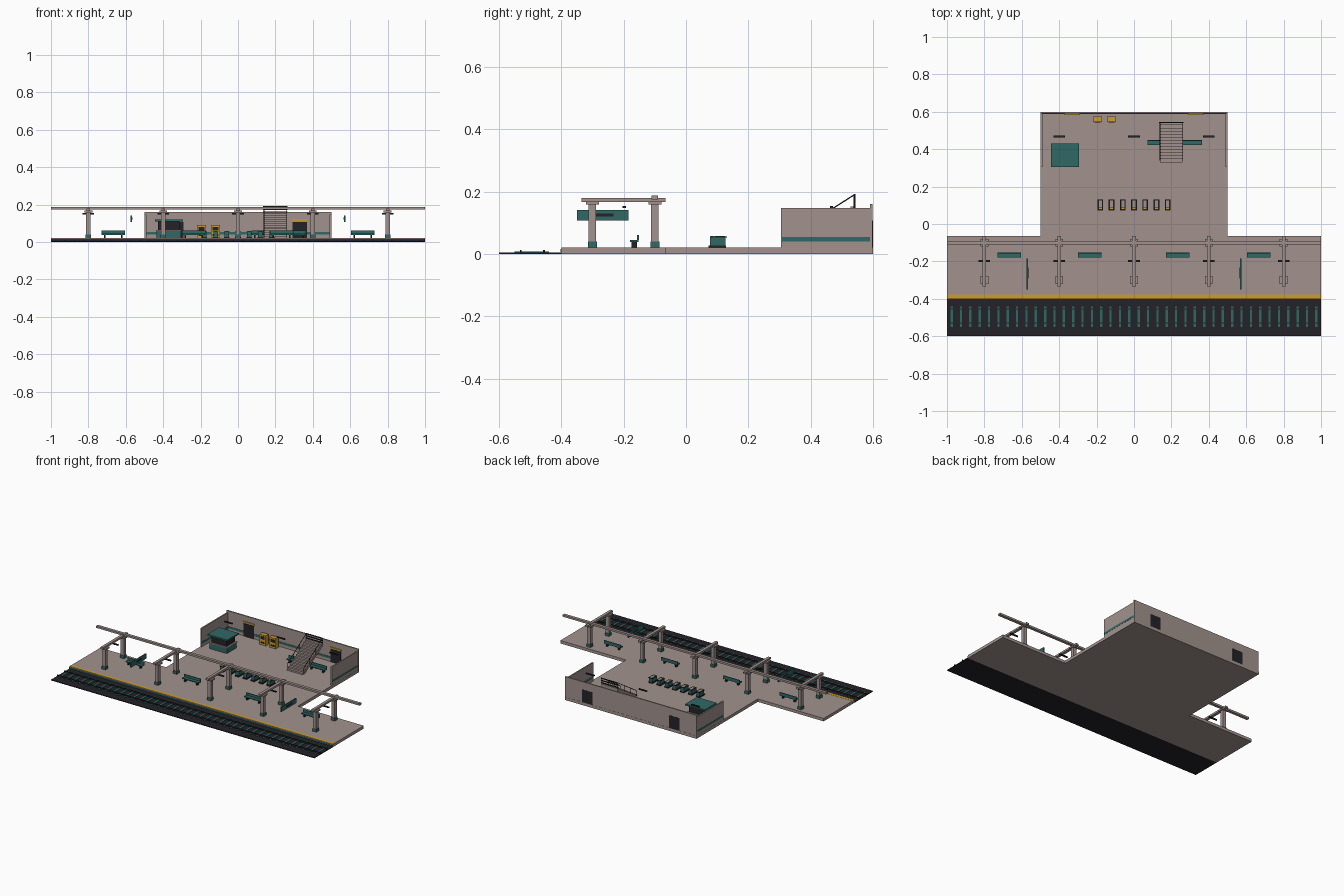
import bpy, bmesh
from mathutils import Vector, Matrix

if "Cube" in bpy.data.objects:
    bpy.data.objects.remove(bpy.data.objects["Cube"])


def mat(name, c):
    m = bpy.data.materials.new(name)
    m.diffuse_color = (*c, 1)
    m.use_nodes = True
    m.node_tree.nodes["Principled BSDF"].inputs["Base Color"].default_value = m.diffuse_color
    return m


STONE = mat("stone", (0.36, 0.29, 0.27))
TEAL = mat("teal", (0.03, 0.14, 0.13))
DARK = mat("dark", (0.017, 0.017, 0.022))
YELLOW = mat("yellow", (0.60, 0.34, 0.03))


def finish(name, bm, m):
    me = bpy.data.meshes.new(name)
    bmesh.ops.recalc_face_normals(bm, faces=bm.faces[:])
    bm.to_mesh(me)
    bm.free()
    me.materials.append(m)
    ob = bpy.data.objects.new(name, me)
    bpy.context.collection.objects.link(ob)
    return ob


def boxes(name, m, items):
    """Each item: x0, x1, y0, y1, z0, z1."""
    bm = bmesh.new()
    for x0, x1, y0, y1, z0, z1 in items:
        mx = Matrix.LocRotScale(Vector((x0 + x1, y0 + y1, z0 + z1)) / 2, None,
                                Vector((x1 - x0, y1 - y0, z1 - z0)))
        bmesh.ops.create_cube(bm, size=1, matrix=mx)
    return finish(name, bm, m)


def c(x, y, w, d, z0, z1):
    return (x - w / 2, x + w / 2, y - d / 2, y + d / 2, z0, z1)


def extrude(name, m, pts, vec):
    bm = bmesh.new()
    f = bm.faces.new([bm.verts.new(p) for p in pts])
    r = bmesh.ops.extrude_face_region(bm, geom=[f], use_keep_orig=True)
    bmesh.ops.translate(bm, vec=vec,
                        verts=[v for v in r["geom"] if isinstance(v, bmesh.types.BMVert)])
    return finish(name, bm, m)


def rods(name, m, segs, r=0.002):
    bm = bmesh.new()
    for a, b in segs:
        a, b = Vector(a), Vector(b)
        q = (b - a).to_track_quat('Z', 'Y')
        bmesh.ops.create_cone(bm, segments=8, radius1=r, radius2=r, depth=(b - a).length,
                              cap_ends=True, matrix=Matrix.LocRotScale((a + b) / 2, q, None))
    return finish(name, bm, m)


F = 0.02  # floor level

# T-shaped floor, safety line and platform fascia
T = [(-1, -.4), (1, -.4), (1, -.065), (.5, -.065), (.5, .6), (-.5, .6), (-.5, -.065), (-1, -.065)]
extrude("platform_floor", STONE, [(x, y, 0) for x, y in T], (0, 0, F))
boxes("safety_line", YELLOW, [(-1, 1, -.4, -.378, F - .001, F + .001)])
boxes("platform_fascia", TEAL, [(-1, 1, -.402, -.4, .006, .015)])

# Track
boxes("track_bed", DARK, [(-1, 1, -.6, -.4, 0, .005)])
boxes("sleepers", TEAL, [c(-.975 + .05 * i, -.495, .012, .11, .004, .008) for i in range(40)])
boxes("rails", DARK, [c(0, y, 2, .006, .005, .013) for y in (-.455, -.53)])

# Canopy frame
cols = [(x, y) for x in (-.8, -.4, 0, .4, .8) for y in (-.1, -.3)]
boxes("columns", STONE, [c(x, y, .024, .024, F, .167) for x, y in cols])
boxes("column_bases", TEAL, [c(x, y, .029, .029, F, .04) for x, y in cols])
boxes("column_capitals", STONE, [c(x, y, .042, .042, .158, .168) for x, y in cols])
boxes("cross_beams", STONE, [c(x, -.2, .02, .27, .166, .179) for x in (-.8, -.4, 0, .4, .8)])
boxes("long_beam", STONE, [c(0, -.1, 2, .02, .174, .187)])
boxes("lamps", DARK, [c(x, -.198, .062, .01, .147, .154) for x in (-.8, -.4, 0, .4, .8)]
      + [c(x, .467, .062, .01, .147, .154) for x in (-.4, 0, .4)])

# Hanging signs
boxes("hanging_signs", TEAL, [c(x, -.267, .008, .165, .108, .141) for x in (-.57, .57)])
boxes("sign_panels", DARK, [c(x, -.262, .0095, .06, .12, .13) for x in (-.57, .57)])

# Benches
bench = [(x, -.166) for x in (-.667, -.237, .233, .667)] + [(.135, .435), (.3, .435)]
boxes("bench_seats", TEAL, [c(x, y, .125, .026, .038, .044) for x, y in bench])
boxes("bench_backs", TEAL, [c(x, y + .012, .125, .005, .044, .061) for x, y in bench])
boxes("bench_legs", DARK, [c(x + s * .045, y, .008, .018, F, .038) for x, y in bench for s in (-1, 1)])

# Hall walls with colour band
boxes("back_wall", STONE, [(-.5, .5, .59, .599, F, .16)])
boxes("side_walls", STONE, [c(s * .4945, .448, .009, .285, F, .147) for s in (-1, 1)])
boxes("wall_band", TEAL, [c(s * .4945, .45, .011, .285, .04, .054) for s in (-1, 1)]
      + [(-.49, .49, .588, .591, .04, .054)])

# Exits in the back wall
boxes("doors", DARK, [c(x, .5935, .078, .013, F, .107) for x in (-.33, .33)])
boxes("door_lintels", YELLOW, [c(x, .587, .084, .006, .112, .122) for x in (-.33, .33)])

# Ticket machines
tm = (-.195, -.12)
boxes("ticket_machines", YELLOW, [c(x, .56, .048, .03, F, .09) for x in tm])
boxes("machine_screens", DARK, [c(x, .5445, .03, .003, .06, .08) for x in tm]
      + [c(x, .5445, .03, .003, .032, .042) for x in tm])

# Kiosk
K = (-.37, .367)
boxes("kiosk_base", TEAL, [c(*K, .13, .105, F, .058)])
boxes("kiosk_counter", STONE, [c(*K, .138, .113, .058, .063)])
boxes("kiosk_window", DARK, [c(*K, .115, .09, .063, .11)])
boxes("kiosk_roof", TEAL, [c(*K, .15, .125, .11, .12)])

# Ticket gates
gates = [-.18 + .06 * i for i in range(7)]
boxes("gate_plinths", DARK, [c(x, .1, .03, .056, F, .027) for x in gates])
boxes("gate_bodies", TEAL, [c(x, .102, .024, .05, .027, .053) for x in gates])
boxes("gate_tops", DARK, [c(x, .104, .03, .054, .053, .056) for x in gates])
boxes("gate_inlays", STONE, [c(x, .108, .016, .034, .055, .057) for x in gates])
boxes("gate_readers", YELLOW, [c(x, .083, .016, .009, .055, .058) for x in gates])

# Staircase
n, y0, dy, dz = 13, .33, .0165, .0102
prof = []
for i in range(n):
    prof += [(.14, y0 + i * dy, F + i * dz), (.14, y0 + i * dy, F + (i + 1) * dz)]
yt, zt = y0 + n * dy, F + n * dz
prof += [(.14, yt, zt), (.14, yt, zt - .02), (.14, y0 + .025, F)]
extrude("staircase", STONE, prof, (.12, 0, 0))

# Handrails and top barrier
segs = []
for x in (.139, .261):
    segs.append(((x, y0 + .01, .062), (x, .54, .19)))
    for t in (0, .33, .66, 1):
        y = y0 + .01 + t * .2
        segs.append(((x, y, F + (y - y0) * .6), (x, y, .062 + t * .126)))
    segs.append(((x, .542, .14), (x, .542, .192)))
rods("stair_handrails", DARK, segs)
boxes("stair_barrier", DARK, [c(.2, .542, .13, .005, z, z + .006) for z in (.157, .172, .187)])
